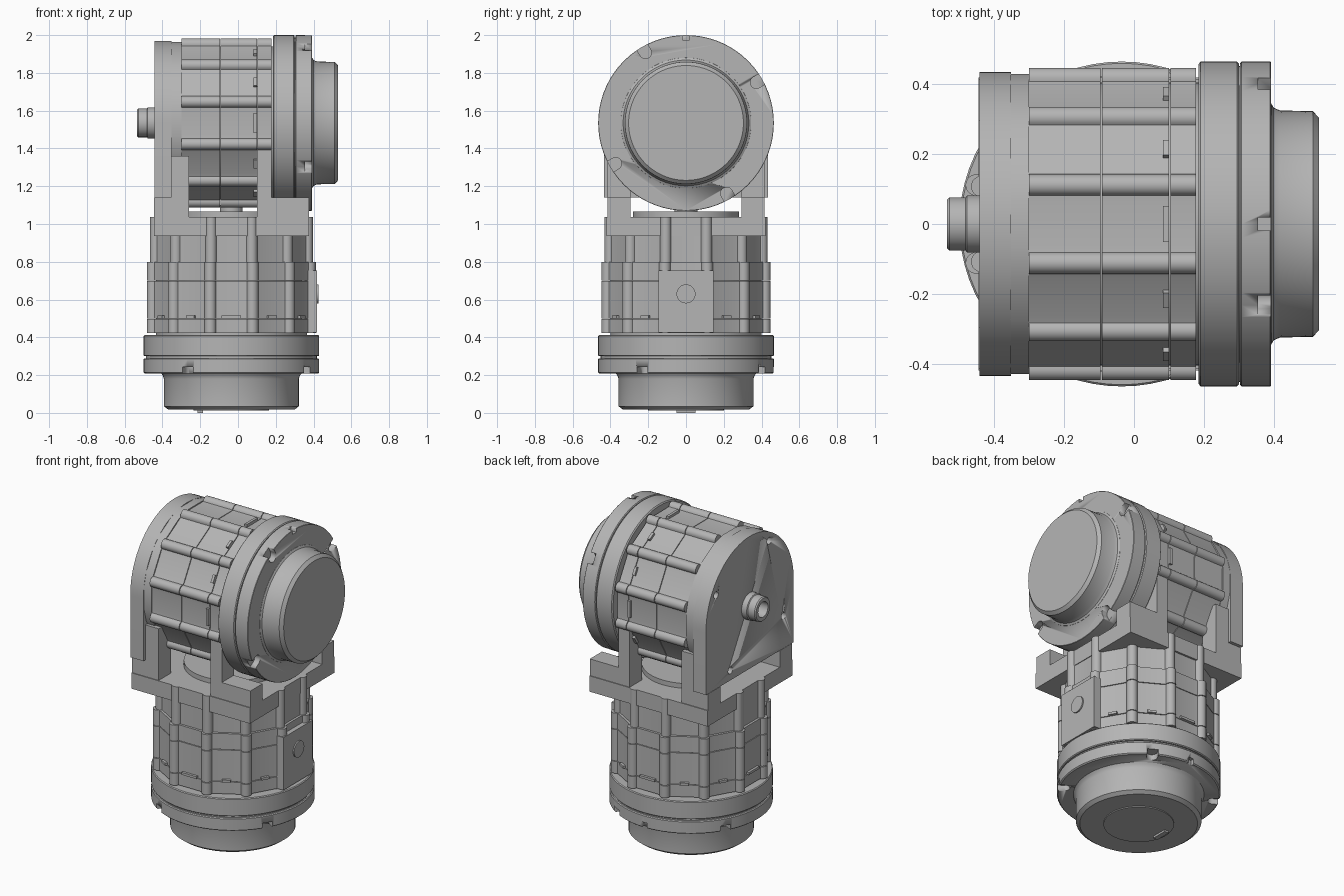
import bpy, bmesh
from math import pi, sin, cos, radians
from mathutils import Matrix, Vector

cube = bpy.data.objects.get("Cube")
if cube:
    bpy.data.objects.remove(cube, do_unlink=True)

metal = bpy.data.materials.new("cast_grey")
metal.use_nodes = True
GREY = (0.46, 0.46, 0.46, 1)
metal.diffuse_color = GREY
metal.node_tree.nodes["Principled BSDF"].inputs["Base Color"].default_value = GREY

# Both drive units are built around a local z axis
LOWER = Matrix.Translation((-0.035, 0, 0))
UPPER = Matrix(((0, 0, 1, 0), (1, 0, 0, 0), (0, 1, 0, 1.535), (0, 0, 0, 1)))
WORLD = Matrix.Identity(4)


def finish(name, bm, frame):
    bmesh.ops.recalc_face_normals(bm, faces=bm.faces)
    bm.transform(frame)
    mesh = bpy.data.meshes.new(name)
    bm.to_mesh(mesh)
    bm.free()
    mesh.materials.append(metal)
    obj = bpy.data.objects.new(name, mesh)
    bpy.context.collection.objects.link(obj)
    bpy.ops.object.select_all(action='DESELECT')
    obj.select_set(True)
    bpy.context.view_layer.objects.active = obj
    bpy.ops.object.shade_smooth_by_angle(angle=radians(25))
    return obj


def add_prism(bm, outline, z0, z1):
    rings = [[bm.verts.new((x, y, z)) for x, y in outline] for z in (z0, z1)]
    n = len(outline)
    for ring in rings:
        bm.faces.new(ring)
    for i in range(n):
        j = (i + 1) % n
        bm.faces.new((rings[0][i], rings[0][j], rings[1][j], rings[1][i]))


def prism(name, outline, z0, z1, frame):
    bm = bmesh.new()
    add_prism(bm, outline, z0, z1)
    return finish(name, bm, frame)


def revolve(name, profile, frame, n=72):
    bm = bmesh.new()
    rings = [[bm.verts.new((r * cos(2 * pi * i / n), r * sin(2 * pi * i / n), z))
              for i in range(n)] for r, z in profile]
    for a, b in zip(rings, rings[1:]):
        for i in range(n):
            j = (i + 1) % n
            bm.faces.new((a[i], a[j], b[j], b[i]))
    bm.faces.new(rings[0])
    bm.faces.new(rings[-1])
    return finish(name, bm, frame)


def disc(name, r, z0, z1, frame):
    return revolve(name, [(r, z0), (r, z1)], frame)


def box(name, x0, x1, y0, y1, z0, z1, frame=WORLD):
    return prism(name, [(x0, y0), (x1, y0), (x1, y1), (x0, y1)], z0, z1, frame)


def turned(points, angle):
    c, s = cos(angle), sin(angle)
    return [(x * c - y * s, x * s + y * c) for x, y in points]


def lobed(scale=1.0):
    # Twelve rounded bolt bosses joined by flat panels
    boss = [(0.424, -0.05)]
    boss += [(0.431 + 0.031 * cos(a), 0.031 * sin(a))
             for a in [radians(d) for d in range(-90, 91, 18)]]
    boss += [(0.424, 0.05)]
    out = []
    for k in range(12):
        out += turned(boss, radians(15 + 30 * k))
    return [(x * scale, y * scale) for x, y in out]


def cut(obj, outlines, z0, z1, frame):
    bm = bmesh.new()
    for outline in outlines:
        add_prism(bm, outline, z0, z1)
    cutter = finish("cutter", bm, frame)
    cutter.hide_render = True
    mod = obj.modifiers.new("cut", 'BOOLEAN')
    mod.operation, mod.solver, mod.object = 'DIFFERENCE', 'EXACT', cutter
    cutter.select_set(False)
    bpy.context.view_layer.objects.active = obj
    obj.select_set(True)
    bpy.ops.object.modifier_apply(modifier=mod.name)
    bpy.data.objects.remove(cutter, do_unlink=True)


def notches(start):
    # U-shaped slots open to the rim, plus one narrow index slot
    slot = [(0.5, -0.032)] + [(0.43 - 0.032 * cos(a), 0.032 * sin(a))
                              for a in [radians(d) for d in range(-90, 91, 18)]] + [(0.5, 0.032)]
    key = [(0.44, -0.018), (0.5, -0.018), (0.5, 0.018), (0.44, 0.018)]
    return [turned(slot, radians(start + 90 * k)) for k in range(4)] + [turned(key, radians(90))]


def body_tabs(name, z0, z1, frame):
    # Thin clips on the panels: wide on the four main sides, narrow between
    bm = bmesh.new()
    for k in range(12):
        w = 0.052 if k % 3 == 0 else 0.025
        pad = [(0.4, -w), (0.438, -w), (0.438, w), (0.4, w)]
        add_prism(bm, turned(pad, radians(30 * k)), z0, z1)
    finish(name, bm, frame)


# ---- Lower unit ----
revolve("lower_spigot", [(0.335, 0.018), (0.357, 0.035), (0.357, 0.18),
                         (0.363, 0.198), (0.375, 0.212)], LOWER)
disc("lower_end_disc", 0.2, 0.012, 0.03, LOWER)
box("lower_key", -0.215, -0.185, -0.05, 0.05, 0, 0.03)
flange = revolve("lower_outer_flange", [(0.458, 0.208), (0.465, 0.214),
                                        (0.465, 0.284), (0.46, 0.289)], LOWER)
cut(flange, notches(60), 0.2, 0.243, LOWER)
disc("lower_flange_seam", 0.452, 0.28, 0.31, LOWER)
revolve("lower_inner_flange", [(0.46, 0.3), (0.465, 0.305), (0.465, 0.407), (0.46, 0.412)], LOWER)
disc("lower_neck", 0.4, 0.4, 1.03, LOWER)
for i, (z0, z1) in enumerate([(0.422, 0.497), (0.501, 0.697), (0.701, 0.8)]):
    prism("lower_body_%d" % i, lobed(), z0, z1, LOWER)
prism("lower_body_top", lobed(0.965), 0.8, 1.036, LOWER)
body_tabs("lower_body_tabs", 0.5, 0.515, LOWER)
box("side_pad", 0.3, 0.417, -0.145, 0.145, 0.425, 0.755)
disc("side_pad_plug", 0.05, 0.41, 0.425, UPPER @ Matrix.Translation((0, -0.905, 0)))

# ---- Adapter and bracket ----
box("adapter_plate", -0.445, 0.377, -0.42, 0.42, 0.937, 1.036)
disc("adapter_boss", 0.28, 1.03, 1.066, LOWER)
disc("joint_hub", 0.06, 1.06, 1.1, LOWER)
for side, s in (("front", -1), ("back", 1)):
    y0, y1 = sorted((0.295 * s, 0.415 * s))
    box(side + "_left_foot", 0.1, 0.377, y0, y1, 1.036, 1.14)
    box(side + "_left_post", 0.1, 0.178, y0, y1, 1.14, 1.4)
    box(side + "_right_foot", -0.445, -0.26, y0, y1, 1.036, 1.14)
    box(side + "_right_post", -0.36, -0.26, y0, y1, 1.14, 1.36)

# ---- Upper unit ----
arch = [(0.435 * cos(a), 0.435 * sin(a)) for a in [pi * i / 40 for i in range(41)]]
arch += [(-0.435, -0.395), (0.435, -0.395)]
plate = prism("end_plate", arch, -0.443, -0.352, UPPER)
holes = [turned([(0.385 + 0.022 * cos(i * pi / 8), 0.022 * sin(i * pi / 8)) for i in range(16)],
                radians(30 + 90 * k)) for k in range(4)]
cut(plate, holes, -0.5, -0.4, UPPER)
disc("upper_neck", 0.405, -0.4, 0.2, UPPER)
dodecagon = [(0.435 * cos(radians(a)), 0.435 * sin(radians(a)))
             for k in range(12) for a in (30 * k - 9, 30 * k + 9)]
prism("upper_boss_gap", dodecagon, -0.355, -0.3, UPPER)
for i, (z0, z1) in enumerate([(-0.3, -0.096), (-0.092, 0.1), (0.104, 0.178)]):
    prism("upper_body_%d" % i, lobed(), z0, z1, UPPER)
body_tabs("upper_body_tabs", 0.083, 0.1, UPPER)
revolve("upper_inner_flange", [(0.458, 0.185), (0.465, 0.191), (0.465, 0.295), (0.46, 0.3)], UPPER)
disc("upper_flange_seam", 0.452, 0.29, 0.31, UPPER)
flange = revolve("upper_outer_flange", [(0.46, 0.304), (0.465, 0.308),
                                        (0.465, 0.39), (0.463, 0.392)], UPPER)
cut(flange, notches(30), 0.355, 0.42, UPPER)
revolve("upper_spigot", [(0.348, 0.385), (0.345, 0.393), (0.333, 0.4), (0.325, 0.418),
                         (0.323, 0.512), (0.304, 0.53)], UPPER)

# Hollow shaft stub
revolve("shaft", [(0.082, -0.44), (0.082, -0.478), (0.076, -0.482), (0.076, -0.528),
                  (0.07, -0.535), (0.048, -0.535), (0.048, -0.46)], UPPER, 48)
